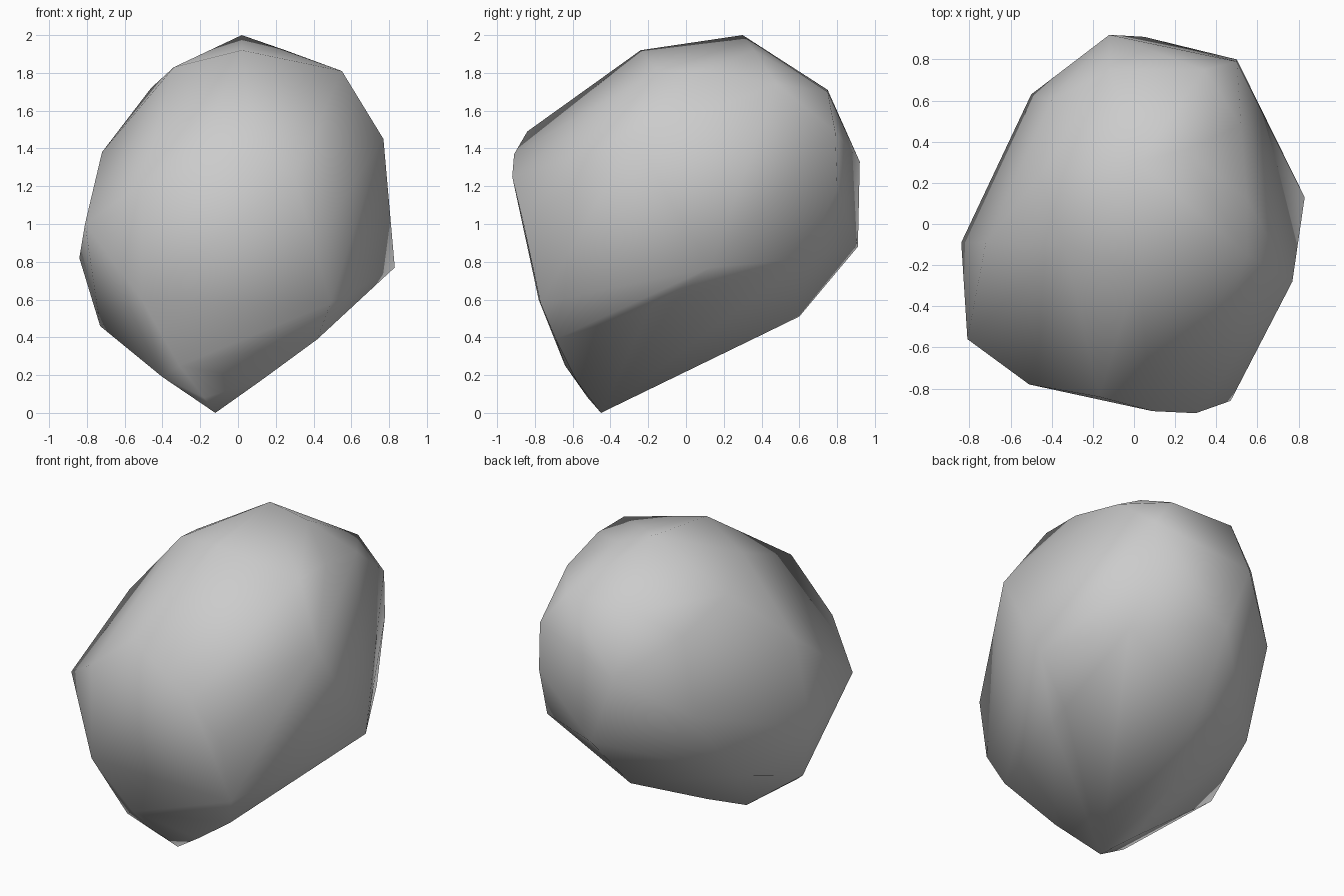
import bpy
import bmesh
from mathutils import Vector
from mathutils.geometry import intersect_point_line

default_cube = bpy.data.objects.get("Cube")
if default_cube:
    bpy.data.objects.remove(default_cube, do_unlink=True)


def make_material(name, colour):
    material = bpy.data.materials.new(name)
    material.use_nodes = True
    material.diffuse_color = colour
    shader = material.node_tree.nodes["Principled BSDF"]
    shader.inputs["Base Color"].default_value = colour
    shader.inputs["Roughness"].default_value = .8
    return material


# Corners where hollows in the stone begin and end
brow, shoulder = (-.51, -.78, 1.21), (-.34, -.1, 1.83)
chin, hip = (.42, -.69, .39), (.56, .63, .82)

# Corners of the chipped stone, grouped by the side they shape
crown = [(.02, .3, 2), (.02, -.24, 1.92), (.55, -.15, 1.81), (.55, .12, 1.81),
         (.25, .36, 1.92), (.52, .48, 1.74), shoulder, (-.46, .23, 1.72)]
front_facet = [(-.17, -.84, 1.49), (.09, -.91, 1.37), (.3, -.92, 1.25),
               (.47, -.86, 1), (.49, -.77, .58), brow, (-.51, -.78, .6)]
left_side = [(.77, -.28, 1.45), (.83, .13, .77), hip]
right_side = [(-.72, -.09, 1.38), (-.81, -.56, 1), (-.84, -.09, .82),
              (-.73, -.16, .46), (-.6, .32, .61)]
back_side = [(.34, .75, 1.7), (-.12, .75, 1.71), (.5, .79, 1.49), (.5, .8, 1.19),
             (-.12, .92, 1.33), (.05, .91, .88), (-.4, .6, 1.57), (-.5, .63, 1.08)]
underside = [(-.12, -.45, 0), (-.18, -.52, .08), (.12, -.58, .17), (-.4, -.57, .19),
             chin, (-.31, -.64, .25), (-.02, .6, .51), (-.24, -.28, .09),
             (-.22, .1, .27)]


def carve_hollow(bm, start, end):
    """Cut the skin from corner to corner and sink the cut to a straight line."""
    bm.normal_update()
    ends = [min(bm.verts, key=lambda vert: (vert.co - Vector(corner)).length)
            for corner in (start, end)]
    cut = bmesh.ops.connect_vert_pair(bm, verts=ends)
    for vert in {vert for edge in cut["edges"] for vert in edge.verts}:
        vert.co = intersect_point_line(vert.co, ends[0].co, ends[1].co)[0]
    bmesh.ops.triangulate(bm, faces=bm.faces[:])


def build_stone(name, corner_groups, hollows, material):
    """Stretch a closed skin over the corners, carve it and shade it smooth."""
    bm = bmesh.new()
    for group in corner_groups:
        for corner in group:
            bm.verts.new(corner)
    hull = bmesh.ops.convex_hull(bm, input=bm.verts[:])

    # Drop any corner that ended up inside the skin
    inside = [part for part in hull["geom_interior"]
              if isinstance(part, bmesh.types.BMVert)]
    bmesh.ops.delete(bm, geom=inside, context="VERTS")
    bmesh.ops.recalc_face_normals(bm, faces=bm.faces[:])

    for start, end in hollows:
        carve_hollow(bm, start, end)
    bmesh.ops.recalc_face_normals(bm, faces=bm.faces[:])
    for face in bm.faces:
        face.smooth = True

    mesh = bpy.data.meshes.new(name)
    bm.to_mesh(mesh)
    bm.free()
    mesh.materials.append(material)
    stone = bpy.data.objects.new(name, mesh)
    bpy.context.collection.objects.link(stone)
    return stone


stone_grey = make_material("stone grey", (.6, .6, .6, 1))
build_stone("boulder",
            [crown, front_facet, left_side, right_side, back_side, underside],
            [(brow, shoulder), (chin, hip)],
            stone_grey)
